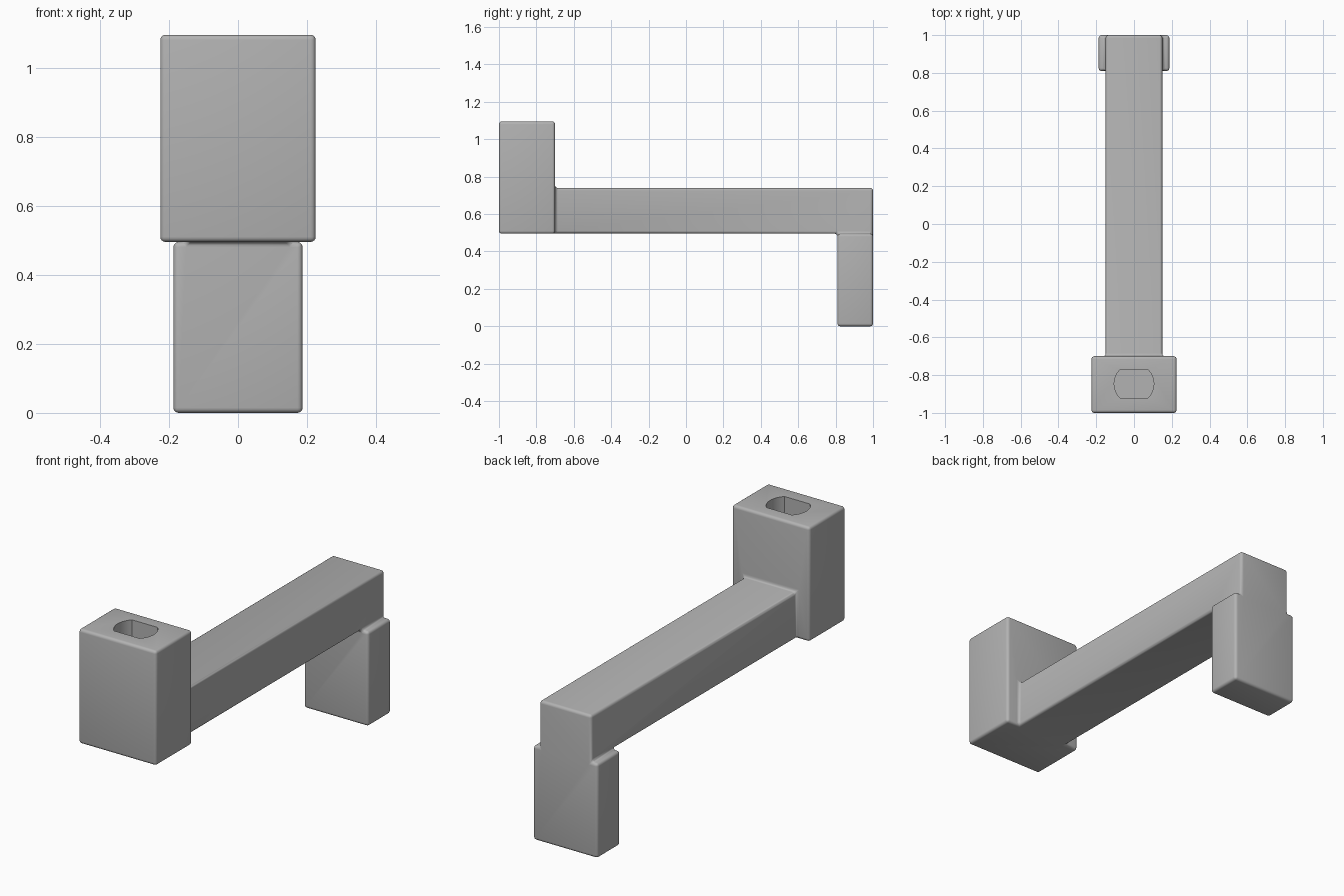
import bpy, bmesh, math
from mathutils import Vector

default = bpy.data.objects.get("Cube")
if default:
    bpy.data.objects.remove(default, do_unlink=True)

grey = bpy.data.materials.new("plain grey")
grey.use_nodes = True
colour = (0.45, 0.45, 0.45, 1)
grey.diffuse_color = colour
grey.node_tree.nodes["Principled BSDF"].inputs["Base Color"].default_value = colour


def make_object(name, bm):
    bmesh.ops.recalc_face_normals(bm, faces=bm.faces)
    mesh = bpy.data.meshes.new(name)
    bm.to_mesh(mesh)
    bm.free()
    mesh.materials.append(grey)
    obj = bpy.data.objects.new(name, mesh)
    bpy.context.collection.objects.link(obj)
    return obj


def box(name, half_width, y0, y1, z0, z1):
    bm = bmesh.new()
    bmesh.ops.create_cube(bm, size=1)
    for v in bm.verts:
        v.co = Vector((2 * half_width * v.co.x,
                       y1 if v.co.y > 0 else y0,
                       z1 if v.co.z > 0 else z0))
    return make_object(name, bm)


def apply(obj, modifier):
    bpy.context.view_layer.objects.active = obj
    bpy.ops.object.modifier_apply(modifier=modifier.name)


def combine(obj, other, operation):
    mod = obj.modifiers.new(operation, 'BOOLEAN')
    mod.operation = operation
    mod.solver = 'EXACT'
    mod.object = other
    apply(obj, mod)
    bpy.data.objects.remove(other, do_unlink=True)


# Socket block, long beam and foot, joined into one solid
bottom = 0.495
bracket = box("bracket", 0.225, -1, -0.70, bottom, 1.095)
combine(bracket, box("beam", 0.15, -0.8, 1, bottom, 0.74), 'UNION')
combine(bracket, box("foot", 0.187, 0.81, 1, 0, bottom), 'UNION')

# Merge flush faces so that only true edges are rounded
bm = bmesh.new()
bm.from_mesh(bracket.data)
bmesh.ops.remove_doubles(bm, verts=bm.verts, dist=0.0005)
bmesh.ops.dissolve_limit(bm, angle_limit=math.radians(2),
                         verts=bm.verts, edges=bm.edges)
bm.to_mesh(bracket.data)
bm.free()

# Small rounds on outer edges and fillets in the inner corners
bevel = bracket.modifiers.new("rounds", 'BEVEL')
bevel.width = 0.015
bevel.segments = 4
bevel.limit_method = 'ANGLE'
apply(bracket, bevel)

# Shaft socket: a round hole with two flat sides
radius, flat, depth = 0.105, 0.075, 0.35
limit = math.asin(flat / radius)
steps = 12
angles = [side + limit * (2 * i / steps - 1)
          for side in (0, math.pi) for i in range(steps + 1)]
bm = bmesh.new()
floor = bm.faces.new([bm.verts.new((radius * math.cos(a),
                                    radius * math.sin(a) - 0.846,
                                    1.095 - depth)) for a in angles])
top = bmesh.ops.extrude_face_region(bm, geom=[floor], use_keep_orig=True)
bmesh.ops.translate(bm, vec=(0, 0, depth + 0.1),
                    verts=[g for g in top["geom"] if isinstance(g, bmesh.types.BMVert)])
combine(bracket, make_object("socket_cutter", bm), 'DIFFERENCE')

# Smooth the rounds, keep the socket rim sharp
bpy.ops.object.select_all(action='DESELECT')
bracket.select_set(True)
bpy.context.view_layer.objects.active = bracket
bpy.ops.object.shade_smooth_by_angle(angle=math.radians(30))
